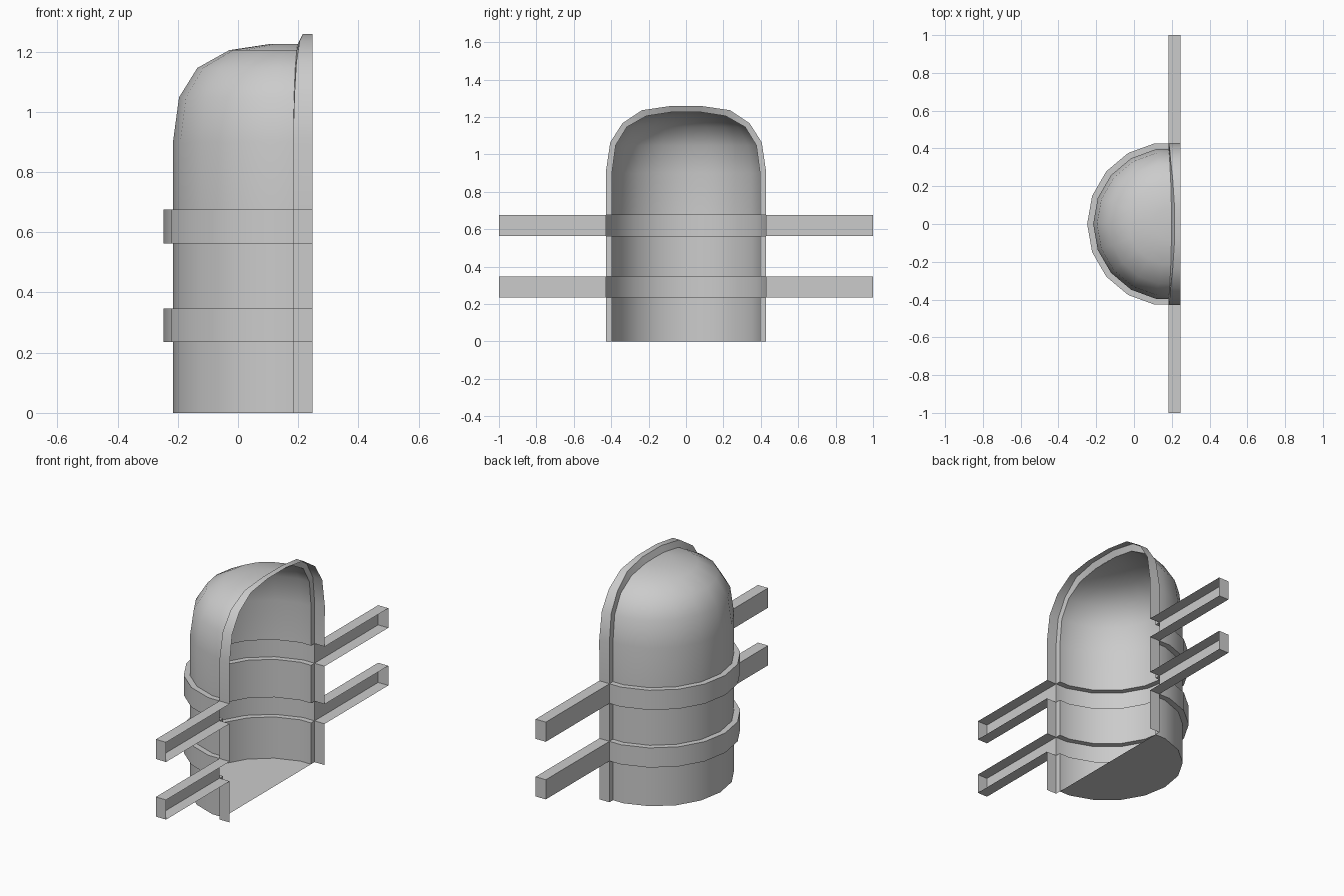
import bpy, bmesh
from math import radians, sin, cos

if "Cube" in bpy.data.objects:
    bpy.data.objects.remove(bpy.data.objects["Cube"], do_unlink=True)

grey = bpy.data.materials.new("light grey")
grey.use_nodes = True
COLOUR = (0.6, 0.6, 0.6, 1)
grey.diffuse_color = COLOUR
grey.node_tree.nodes["Principled BSDF"].inputs["Base Color"].default_value = COLOUR

CX = 0.186               # axis of the half cylinder
EDGE, FRONT = 0.183, 0.247   # back and open side of the rim channel
R, R_OUT = 0.402, 0.434  # shell and band radii
HALF = cos(radians(10))  # the cut runs through the middle of a facet
BANDS = [(0.235, 0.347), (0.563, 0.675)]
ANGLES = [-90] + list(range(-80, 81, 20)) + [90]
# crown rings: inner radius, inner height, rim y, rim height, inner x, rim x
CROWN = [
    (R, 0.90, 0.428, 0.91, EDGE, EDGE),
    (0.382, 1.048, 0.405, 1.064, 0.186, 0.188),
    (0.321, 1.146, 0.34, 1.166, 0.19, 0.194),
    (0.215, 1.205, 0.235, 1.236, 0.195, 0.205),
    (0.083, 1.225, 0.085, 1.258, 0.198, 0.215),
]


def finish(bm, name):
    mesh = bpy.data.meshes.new(name)
    bm.to_mesh(mesh)
    bm.free()
    mesh.materials.append(grey)
    for p in mesh.polygons:
        p.use_smooth = True
    mesh.set_sharp_from_angle(angle=radians(40))
    obj = bpy.data.objects.new(name, mesh)
    bpy.context.collection.objects.link(obj)
    return obj


def skin(name, rows):
    """Join neighbouring rows of points with faces."""
    bm = bmesh.new()
    grid = [[bm.verts.new(p) for p in row] for row in rows]
    for a, b in zip(grid, grid[1:]):
        for i in range(len(a) - 1):
            bm.faces.new((a[i], b[i], b[i + 1], a[i + 1]))
    bmesh.ops.remove_doubles(bm, verts=bm.verts, dist=0.0001)
    return finish(bm, name)


def half_ring(r, z, edge=EDGE):
    ring = []
    for a in ANGLES:
        end = abs(a) == 90
        x = edge if end or r == 0 else CX - r * cos(radians(a))
        ring.append((x, r * sin(radians(a)) * (HALF if end else 1), z))
    return ring


def rim(name, sections):
    """Channel with a back face and an outer wall, along a path."""
    skin(name, [[s[k] for s in sections] for k in range(3)])


def rim_section(side, yi, zi, yo, zo, xi=EDGE, xo=EDGE):
    return ((xi, side * yi, zi), (xo, side * yo, zo), (FRONT, side * yo, zo))


# Shell: floor and lower wall, middle wall, domed top
(low0, low1), (up0, up1) = BANDS
skin("lower_shell", [half_ring(0, 0), half_ring(R, 0), half_ring(R, low0)])
skin("middle_shell", [half_ring(R, low1), half_ring(R, up0)])
dome = [half_ring(R, up1)] + [half_ring(c[0], c[1], c[4]) for c in CROWN]
skin("domed_shell", dome + [half_ring(0, 1.226, 0.2)])

# Raised bands, open towards the inside
for label, (z0, z1) in zip(("lower", "upper"), BANDS):
    skin(label + "_band", [half_ring(R, z0), half_ring(R_OUT, z0),
                           half_ring(R_OUT, z1), half_ring(R, z1)])

# Rim around the opening, interrupted by the bands
YI, YO = R * HALF, R_OUT * HALF
for side, word in ((-1, "right"), (1, "left")):
    for label, z0, z1 in (("lower", 0, low0), ("middle", low1, up0)):
        path = [rim_section(side, YI, z, YO, z) for z in (z0, z1)]
        rim(f"{label}_{word}_rim", path[::-side])
arch = []
for side in (-1, 1):
    leg = [rim_section(side, YI, up1, YO, up1)]
    leg += [rim_section(side, r * HALF, zi, yo, zo, xi, xo)
            for r, zi, yo, zo, xi, xo in CROWN]
    arch += leg[::-side]
rim("arched_rim", arch)

# Side arms: trays open at the front and where they meet the bands
for side, word in ((-1, "right"), (1, "left")):
    for label, (z0, z1) in zip(("lower", "upper"), BANDS):
        bm = bmesh.new()
        bmesh.ops.create_cube(bm, size=1)
        bm.normal_update()
        open_faces = [f for f in bm.faces
                      if f.normal.x > 0.5 or f.normal.y * side < -0.5]
        bmesh.ops.delete(bm, geom=open_faces, context="FACES")
        bmesh.ops.scale(bm, vec=(FRONT - EDGE, 1 - YO, z1 - z0), verts=bm.verts)
        centre = ((FRONT + EDGE) / 2, side * (1 + YO) / 2, (z0 + z1) / 2)
        bmesh.ops.translate(bm, vec=centre, verts=bm.verts)
        finish(bm, f"{label}_{word}_arm")
